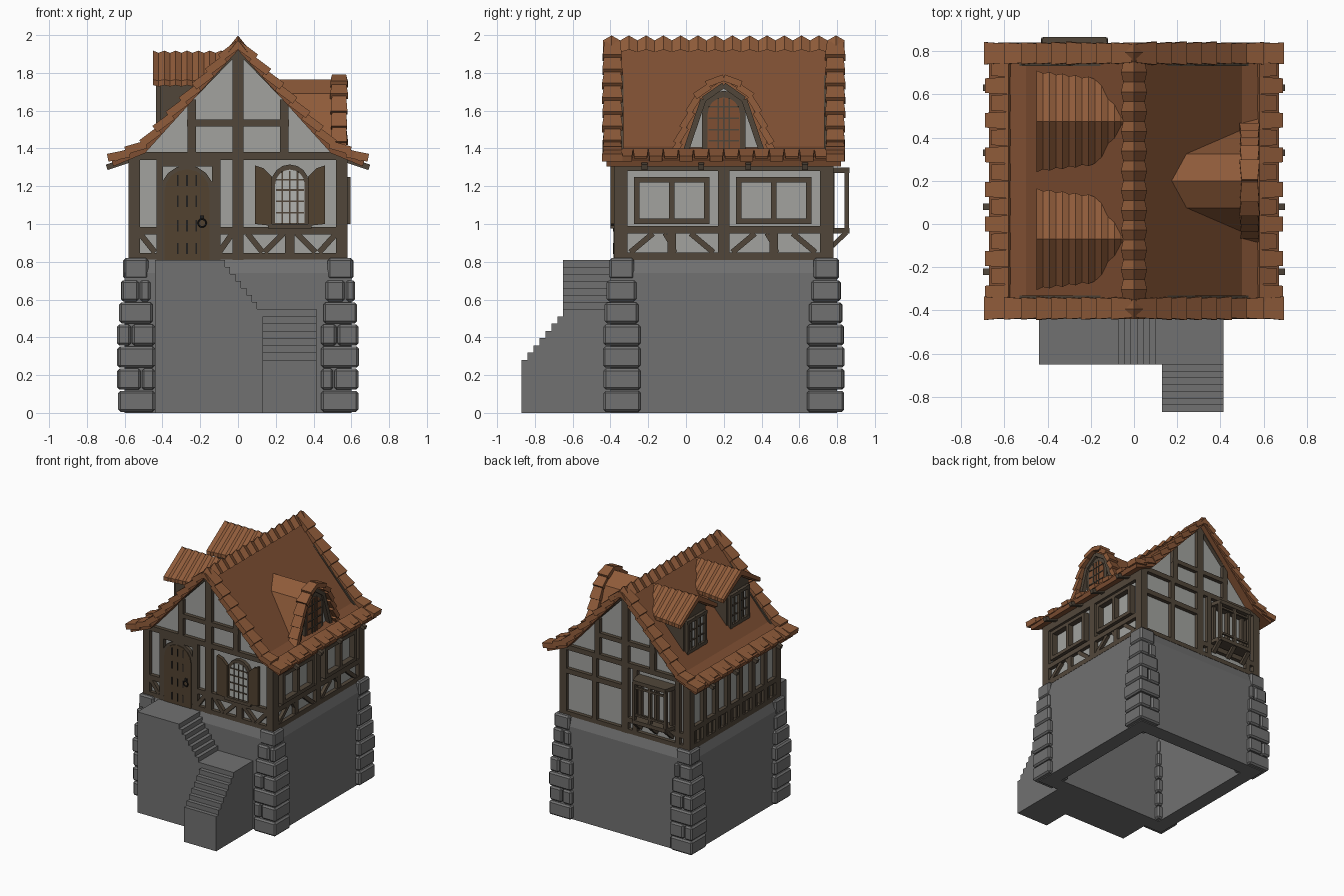
import bpy, bmesh, math, random
from mathutils import Vector as V

if "Cube" in bpy.data.objects:
    bpy.data.objects.remove(bpy.data.objects["Cube"])
random.seed(4)

def material(name, r, g, b):
    m = bpy.data.materials.new(name)
    m.diffuse_color = (r, g, b, 1)
    m.use_nodes = True
    m.node_tree.nodes["Principled BSDF"].inputs["Base Color"].default_value = m.diffuse_color
    return m

STONE = material("grey stone", .165, .165, .165)
PLASTER = material("pale plaster", .36, .365, .345)
WOOD = material("dark timber", .083, .062, .042)
DOOR = material("brown boards", .085, .055, .03)
ROOF = material("roof brown", .21, .078, .032)
TILE = material("clay tile", .275, .105, .042)
GLASS = material("pale glass", .44, .45, .43)
IRON = material("black iron", .015, .014, .013)
X, Y, Z = V((1, 0, 0)), V((0, 1, 0)), V((0, 0, 1))
CY = .2                                  # centre of the house in y

class Part:
    """Collects lofted solids into one object."""
    def __init__(self, name, mat):
        self.name, self.mat, self.bm = name, mat, bmesh.new()
    def loft(self, rings):
        rows = [[self.bm.verts.new(p) for p in r] for r in rings]
        n = len(rows[0])
        for a, b in zip(rows, rows[1:]):
            for i in range(n):
                self.bm.faces.new((a[i], a[(i + 1) % n], b[(i + 1) % n], b[i]))
        self.bm.faces.new(rows[0][::-1])
        self.bm.faces.new(rows[-1])
    def box(self, x0, x1, y0, y1, z0, z1):
        self.loft([[(x0, y0, z), (x1, y0, z), (x1, y1, z), (x0, y1, z)] for z in (z0, z1)])
    def prism(self, pts, axis, a, b):
        self.loft([[(k, u, w) if axis == 'x' else (u, k, w) for u, w in pts] for k in (a, b)])
    def bar(self, p, q, side, w0, w1, t):
        p, q = V(p), V(q)
        up = side.cross(q - p).normalized() * t / 2
        self.loft([[c + side * w / 2 + up, c - side * w / 2 + up, c - side * w / 2 - up, c + side * w / 2 - up]
                   for c, w in ((p, w0), (q, w1))])
    def timber(self, axis, pos, beams, depth=.05):
        for u0, z0, u1, z1, w in beams:      # beams drawn on a wall plane
            f = (lambda u, z: (pos, u, z)) if axis == 'x' else (lambda u, z: (u, pos, z))
            self.bar(f(u0, z0), f(u1, z1), X if axis == 'x' else Y, depth, depth, w)
    def tiles(self, path, n, side, w, t, lift=.022):
        path = [V(p) for p in path]          # overlapping tiles laid down a path
        total = sum((b - a).length for a, b in zip(path, path[1:]))
        def at(d):
            for a, b in zip(path, path[1:]):
                if d <= (b - a).length or b is path[-1]:
                    return a + (b - a).normalized() * d
                d -= (b - a).length
        for i in range(n):
            p, q = at(total * i / n), at(total * (i + 1.12) / n)
            nrm = side.cross(q - p).normalized()
            nrm = nrm if nrm.z > 0 else -nrm
            self.bar(p, q + nrm * lift, side, w * .88, w * random.uniform(1, 1.12), t)
    def done(self, bevel=0):
        bmesh.ops.recalc_face_normals(self.bm, faces=self.bm.faces[:])
        me = bpy.data.meshes.new(self.name)
        self.bm.to_mesh(me)
        self.bm.free()
        me.materials.append(self.mat)
        ob = bpy.data.objects.new(self.name, me)
        bpy.context.collection.objects.link(ob)
        if bevel:
            m = ob.modifiers.new("bevel", 'BEVEL')
            m.width, m.segments = bevel, 1

def arch(c, hw, z0, spring, n=8):
    return [(c - hw, z0), (c + hw, z0)] + [(c + hw * math.cos(math.pi * i / n), spring + hw * math.sin(math.pi * i / n))
                                           for i in range(n + 1)]

def steps(u0, z0, u1, z1, n):
    du, dz, out = (u1 - u0) / n, (z1 - z0) / n, []
    for i in range(n):
        out += [(u0 + du * i, z0 + dz * (i + 1)), (u0 + du * (i + 1), z0 + dz * (i + 1))]
    return out

# Hollow stone base, tapered at the top
p = Part("stone_base", STONE)
p.loft([[(sx * h, CY + sy * h, z) for sx, sy in ((-1, -1), (1, -1), (1, 1), (-1, 1))]
        for h, z in ((.48, .78), (.48, 0), (.60, 0), (.60, .74), (.575, .82))])
p.done()

# Corner stones in seven courses
p = Part("corner_stones", STONE)
for sx in (-1, 1):
    for sy in (-1, 1):
        for i in range(7):
            k = max(0, i - 3) / 3
            o, n = .637 - .03 * k + random.uniform(-.004, .004), .44 + .035 * k
            z0, z1 = .006 + i * .117, .006 + i * .117 + .111
            cut = random.uniform(.5, .58)
            for a, b in ([(n, cut - .003), (cut + .003, o)] if i % 2 and i < 6 else [(n, o)]):
                xs, ys = sorted((sx * a, sx * b)), sorted((CY + sy * n, CY + sy * o))
                p.box(*xs, *ys, z0, z1)
p.done(.012)

# Landing and two flights of steps
p = Part("upper_steps", STONE)
p.prism([(-.44, 0), (-.44, .81), (-.07, .81)] + steps(-.07, .81, .13, .55, 7) + [(.13, 0)], 'y', -.65, -.38)
p.done()
p = Part("lower_steps", STONE)
p.prism([(-.38, 0), (-.38, .55), (-.65, .55)] + steps(-.65, .55, -.87, .28, 7) + [(-.87, 0)], 'x', .13, .415)
p.done()

# Plaster house body with gables
p = Part("plaster_walls", PLASTER)
p.prism([(-.55, .81), (.55, .81), (.55, 1.34), (0, 1.93), (-.55, 1.34)], 'y', -.35, .75)
p.done()

# Timber framing
p = Part("front_timber", WOOD)
gable = [(0, .81, 0, 1.93, .06), (-.57, 1.36, .57, 1.36, .04), (-.27, 1.535, .27, 1.535, .035), (-.55, .83, .55, .83, .035)]
for s in (-1, 1):
    gable += [(s * .245, 1.36, s * .245, 1.66, .045), (s * .55, .81, s * .55, 1.36, .06),
              (s * .56, 1.345, 0, 1.925, .03)]
p.timber('y', -.355, gable + [
    (-.53, .965, -.43, .965, .04), (-.52, .95, -.44, .85, .03), (-.115, .81, -.115, 1.34, .045), (-.415, .81, -.415, 1.34, .035),
    (-.13, .965, .53, .965, .04), (-.1, .85, -.03, .95, .03), (.275, .84, .275, .96, .05), (.05, .95, .13, .85, .03),
    (.14, .85, .24, .95, .03), (.31, .95, .41, .85, .03), (.43, .85, .52, .95, .03), (-.42, 1.325, -.1, 1.325, .04)])
p.done()
p = Part("back_timber", WOOD)
p.timber('y', .755, gable + [(.0, 1.17, .55, 1.17, .04), (.27, .82, .27, 1.36, .04), (-.55, .92, 0, .92, .04),
                             (-.09, .82, -.09, 1.36, .04), (-.47, .82, -.47, 1.36, .04)])
p.done()
sill = [(-.37, .83, .77, .83, .04), (-.37, .97, .77, .97, .04), (-.37, 1.31, .77, 1.31, .06)]
p = Part("right_timber", WOOD)
p.timber('x', .555, sill + [(y, .81, y, 1.34, .06) for y in (-.34, .2, .74)])
for c in (-.075, .465):
    p.timber('x', .55, [(c, .84, c, .96, .045), (c - .22, .85, c - .1, .95, .03), (c - .04, .95, c + .02, .85, .02),
                        (c + .1, .95, c + .22, .85, .03)])
    p.timber('x', .565, [(c - .195, 1.13, c - .195, 1.245, .03)] and
             [(c + s * .185, 1.01, c + s * .185, 1.245, .03) for s in (-1, 1)] +
             [(c - .2, z, c + .2, z, .028) for z in (1.015, 1.235)] + [(c, 1.02, c, 1.23, .03)], .06)
p.done()
p = Part("left_timber", WOOD)
p.timber('x', -.555, sill + [(-.34 + i * 1.08 / 7, .81, -.34 + i * 1.08 / 7, 1.34, .045) for i in range(8)])
p.timber('x', -.555, [(-.29 + i * 1.08 / 21, .83, -.29 + i * 1.08 / 21, .97, .018) for i in range(20)], .035)
p.done()

# Arched door with planks and ring handle
p = Part("door_frame", WOOD)
p.prism(arch(-.27, .142, .81, 1.17), 'y', -.378, -.34)
p.done()
p = Part("door", DOOR)
p.prism(arch(-.27, .12, .81, 1.17), 'y', -.384, -.35)
p.done()
p = Part("door_iron", IRON)
for x in (-.32, -.27, -.22):
    for z in (.84, .96, 1.09, 1.2):
        p.box(x - .004, x + .004, -.387, -.38, z, z + .06)
p.box(-.2, -.18, -.395, -.38, 1.02, 1.045)
p.done()
bpy.ops.mesh.primitive_torus_add(major_segments=14, minor_segments=5, major_radius=.02, minor_radius=.005,
                                 location=(-.19, -.395, 1.005), rotation=(math.pi / 2, 0, 0))
bpy.context.object.name = "door_ring"
bpy.context.object.data.materials.append(IRON)

# Arched front window with shutters
p = Part("front_window_frame", WOOD)
p.prism(arch(.275, .1, .985, 1.215), 'y', -.38, -.34)
p.box(.16, .39, -.4, -.34, .975, 1.0)
for x in (.235, .275, .315):
    p.box(x - .004, x + .004, -.39, -.38, 1.0, 1.28)
for z in (1.06, 1.12, 1.18, 1.235):
    p.box(.2, .35, -.39, -.38, z - .004, z + .004)
p.done()
p = Part("front_window_glass", GLASS)
p.prism(arch(.275, .078, 1.005, 1.21), 'y', -.384, -.378)
p.done()
p = Part("shutters", DOOR)
for s in (-1, 1):
    pts = [(.275 + s * a, z) for a, z in ((.095, .99), (.185, 1.0), (.185, 1.31), (.14, 1.295), (.095, 1.25))]
    p.prism(pts, 'y', -.4, -.375)
p.done()

# Bay window on the back
p = Part("bay_window", WOOD)
plan = [(-.45, .75), (-.42, .865), (-.13, .865), (-.10, .75)]
for z0, z1 in ((.95, .98), (1.27, 1.30)):
    p.loft([[(x, y, z) for x, y in plan] for z in (z0, z1)])
for x in (-.415, -.275, -.135):
    p.box(x - .012, x + .012, .838, .862, .97, 1.28)
    p.box(x - .012, x + .012, .75, .785, .97, 1.28)
    p.bar((x, .77, .88), (x, .85, .955), X, .03, .03, .025)
for z in (1.02, 1.24):
    p.box(-.42, -.13, .845, .86, z - .008, z + .008)
p.done()

# Main roof slab with flared eaves, rafter ends below
half = [(0, 1.955), (.5, 1.41), (.67, 1.34)]
top = [(-x, z) for x, z in half[:0:-1]] + half
p = Part("main_roof", ROOF)
p.prism(top + [(x * .985, z - .035) for x, z in top[::-1]], 'y', -.42, .82)
p.done()
p = Part("rafter_ends", WOOD)
for s in (-1, 1):
    for y in (-.22, .08, .33, .63):
        p.bar((s * .5, y, 1.365), (s * .695, y, 1.3), Y, .03, .03, .03)
p.done()

# Tiles along the gable edges, eaves and ridge
p = Part("edge_tiles", TILE)
for s in (-1, 1):
    for y in (-.39, .79):
        p.tiles([(s * x, y, z - .005) for x, z in half], 9, Y, .098, .042)
    for i in range(16):
        y = -.40 + i * .08
        end = .685 if i % 2 else .655
        p.bar((s * .575, y, 1.385), (s * end, y, 1.345), Y, .08, .068, .03)
p.done()
p = Part("ridge_tiles", TILE)
for i in range(14):
    y = -.44 + i * 1.28 / 14
    p.loft([[(-w, yy, zp - 1.25 * w), (0, yy, zp), (w, yy, zp - 1.25 * w), (0, yy, zp - .05)]
            for yy, zp, w in ((y, 1.972, .05), (y + .046, 1.998, .06), (y + .0914, 1.972, .05))])
p.done()

# Right dormer: broken-slope roof, plaster front and arched window
hip = [(-.26, 1.35), (-.125, 1.69), (0, 1.765), (.125, 1.69), (.26, 1.35)]
out = [(CY + y, z) for y, z in hip]
inn = [(CY + y * .86, z - .03) for y, z in hip]
p = Part("right_dormer_roof", TILE)
p.prism(out + inn[::-1], 'x', .13, .54)
for s in (-1, 1):
    p.tiles([(.535, CY + s * a, z) for a, z in ((0, 1.775), (.125, 1.70), (.265, 1.35))], 6, X, .085, .035, .018)
p.done()
p = Part("right_dormer_wall", PLASTER)
p.prism(inn, 'x', .2, .515)
p.done()
p = Part("right_dormer_timber", WOOD)
p.prism(arch(CY, .115, 1.36, 1.59), 'x', .5, .535)
p.timber('x', .53, [(-.06, 1.365, .46, 1.365, .03)], .06)
for a, b in zip(inn, inn[1:]):
    p.timber('x', .525, [(*a, *b, .03)])
for y in (.17, .2, .23):
    p.box(.535, .546, y - .004, y + .004, 1.38, 1.665)
for z in (1.44, 1.5, 1.56, 1.62):
    p.box(.535, .546, .12, .28, z - .004, z + .004)
p.done()
p = Part("right_dormer_pane", ROOF)
p.prism(arch(CY, .085, 1.385, 1.585), 'x', .533, .54)
p.done()

# Two gabled dormers on the left
body, roof = Part("left_dormer_walls", WOOD), Part("left_dormer_roofs", TILE)
pane = Part("left_dormer_panes", GLASS)
for c in (.475, -.07):
    body.prism([(c - .14, 1.4), (c + .14, 1.4), (c + .14, 1.78), (c, 1.87), (c - .14, 1.78)], 'x', -.41, -.08)
    pane.box(-.416, -.408, c - .095, c + .095, 1.51, 1.73)
    body.timber('x', -.42, [(c + a, 1.48, c + a, 1.75, .026) for a in (-.11, 0, .11)] +
                [(c - .125, z, c + .125, z, .026) for z in (1.495, 1.735)], .03)
    body.timber('x', -.415, [(c - .1, z, c + .1, z, .01) for z in (1.57, 1.65)] +
                [(c + a, 1.49, c + a, 1.74, .01) for a in (-.055, .055)], .02)
    rings = []
    for i in range(15):
        x, w = -.45 + i * .03, .012 * (i % 2)
        h, ze, zr = .235 - .0035 * i - w * .8, 1.765 - w * .6, 1.918 - w
        rings.append([(x, c - h, ze), (x, c, zr), (x, c + h, ze), (x, c + h, ze - .03), (x, c, zr - .045), (x, c - h, ze - .03)])
    roof.loft(rings)
for p in (body, roof, pane):
    p.done()
